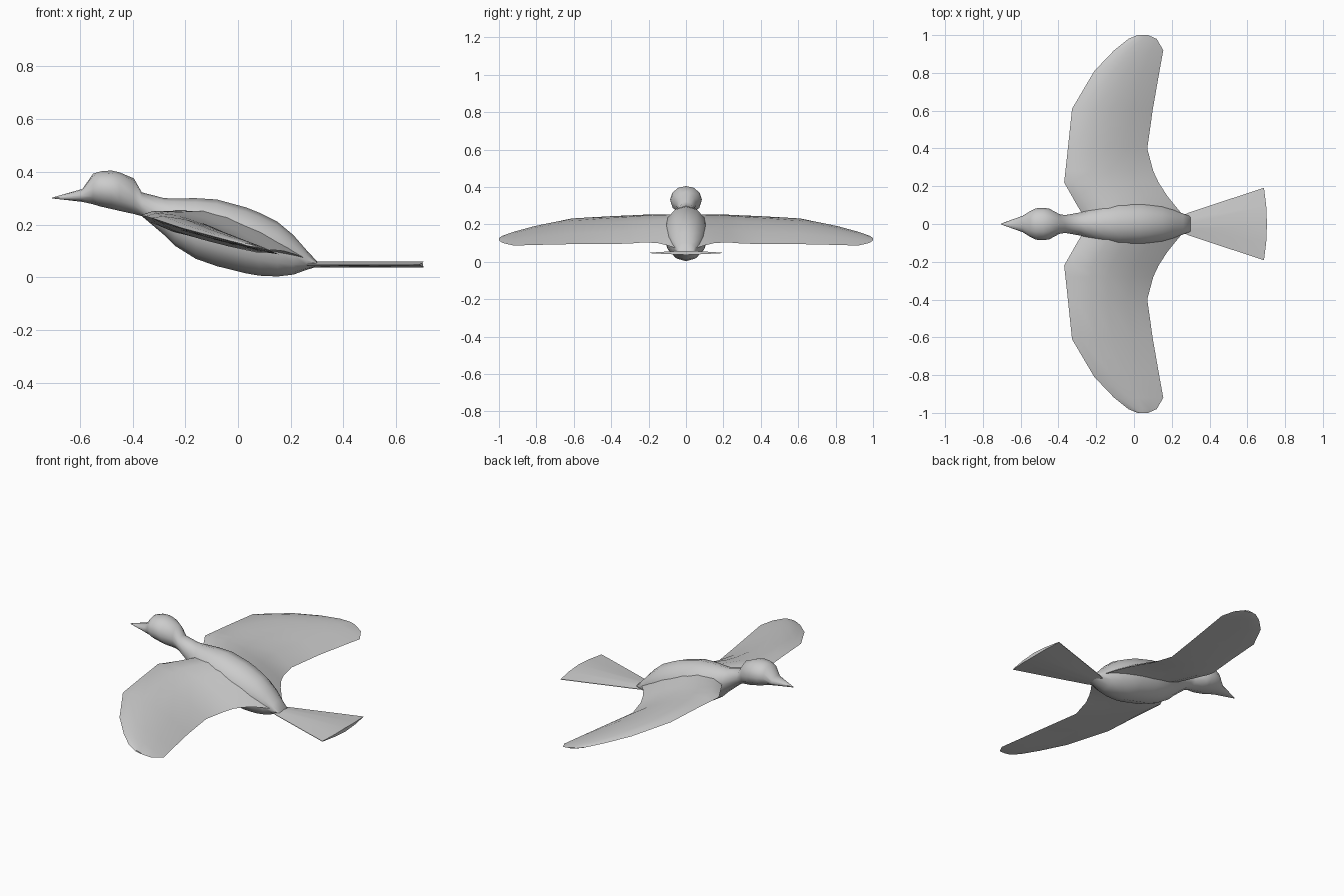
import bpy, bmesh, math


def loft(name, rings, mirror=False, smooth=50):
    """Skin a list of equal-length vertex rings and cap both ends."""
    bm = bmesh.new()
    loops = [[bm.verts.new(p) for p in ring] for ring in rings]
    n = len(loops[0])
    for a, b in zip(loops, loops[1:]):
        for i in range(n):
            j = (i + 1) % n
            bm.faces.new((a[i], a[j], b[j], b[i]))
    bm.faces.new(loops[0][::-1])
    bm.faces.new(loops[-1])
    bmesh.ops.recalc_face_normals(bm, faces=bm.faces)
    mesh = bpy.data.meshes.new(name)
    bm.to_mesh(mesh)
    bm.free()
    ob = bpy.data.objects.new(name, mesh)
    bpy.context.collection.objects.link(ob)
    if mirror:
        mod = ob.modifiers.new("mirror", 'MIRROR')
        mod.use_axis = (False, True, False)
    bpy.ops.object.select_all(action='DESELECT')
    ob.select_set(True)
    bpy.context.view_layer.objects.active = ob
    bpy.ops.object.shade_smooth_by_angle(angle=math.radians(smooth))
    return ob


def oval(x, low, high, half, n=12):
    """Upright elliptical cross-section at x."""
    mid, h = (low + high) / 2, (high - low) / 2
    return [(x, half * math.cos(2 * math.pi * i / n), mid + h * math.sin(2 * math.pi * i / n))
            for i in range(n)]


# Beak, head, neck and body: x, bottom z, top z, half width
body = [
    (-0.705, 0.299, 0.302, 0.002), (-0.59, 0.286, 0.335, 0.043),
    (-0.55, 0.277, 0.393, 0.068), (-0.52, 0.268, 0.402, 0.083),
    (-0.48, 0.259, 0.405, 0.085), (-0.45, 0.252, 0.398, 0.082),
    (-0.395, 0.240, 0.375, 0.052), (-0.365, 0.232, 0.322, 0.047),
    (-0.28, 0.160, 0.300, 0.062), (-0.24, 0.120, 0.299, 0.080),
    (-0.16, 0.070, 0.300, 0.105), (-0.08, 0.042, 0.295, 0.118),
    (0.03, 0.015, 0.265, 0.118), (0.08, 0.006, 0.245, 0.112),
    (0.15, 0.003, 0.210, 0.098), (0.21, 0.010, 0.160, 0.078),
    (0.26, 0.028, 0.103, 0.055), (0.30, 0.040, 0.060, 0.040),
]
loft("bird_body", [oval(*s) for s in body])

# Wings: y, leading x and z, trailing x and z, upper camber, lower camber
wing = [
    (0.04, -0.265, 0.225, 0.265, 0.065, 0.080, 0.030),
    (0.10, -0.302, 0.228, 0.215, 0.085, 0.070, 0.032),
    (0.15, -0.330, 0.231, 0.175, 0.097, 0.062, 0.032),
    (0.22, -0.370, 0.235, 0.130, 0.102, 0.055, 0.030),
    (0.28, -0.363, 0.234, 0.102, 0.097, 0.052, 0.026),
    (0.40, -0.350, 0.232, 0.070, 0.092, 0.047, 0.020),
    (0.61, -0.328, 0.225, 0.100, 0.093, 0.036, 0.012),
    (0.81, -0.210, 0.186, 0.135, 0.089, 0.026, 0.008),
    (0.92, -0.105, 0.158, 0.155, 0.086, 0.018, 0.006),
    (0.98, -0.030, 0.138, 0.120, 0.100, 0.010, 0.005),
    (1.00, 0.020, 0.126, 0.075, 0.114, 0.005, 0.003),
]
foil = [(0, 0), (0.1, 0.55), (0.3, 0.95), (0.5, 1), (0.75, 0.7), (1, 0.04),
        (0.75, -0.5), (0.5, -0.9), (0.25, -1), (0.08, -0.55)]


def wing_ring(y, x0, z0, x1, z1, up, down):
    return [(x0 + (x1 - x0) * t, y, z0 + (z1 - z0) * t + k * (up if k > 0 else down))
            for t, k in foil]


loft("wings", [wing_ring(*s) for s in wing], mirror=True)


# Fan tail: thin lens sections with a bowed rear edge
def tail_ring(x, half, bow=0.0):
    pts = [(-1, 0.049), (-0.5, 0.055), (0, 0.059), (0.5, 0.055), (1, 0.049),
           (1, 0.046), (0.5, 0.041), (0, 0.037), (-0.5, 0.041), (-1, 0.046)]
    return [(x + bow * (1 - t * t), t * half, z) for t, z in pts]


loft("tail", [tail_ring(0.255, 0.045), tail_ring(0.29, 0.06), tail_ring(0.688, 0.192, 0.016)],
     smooth=30)
